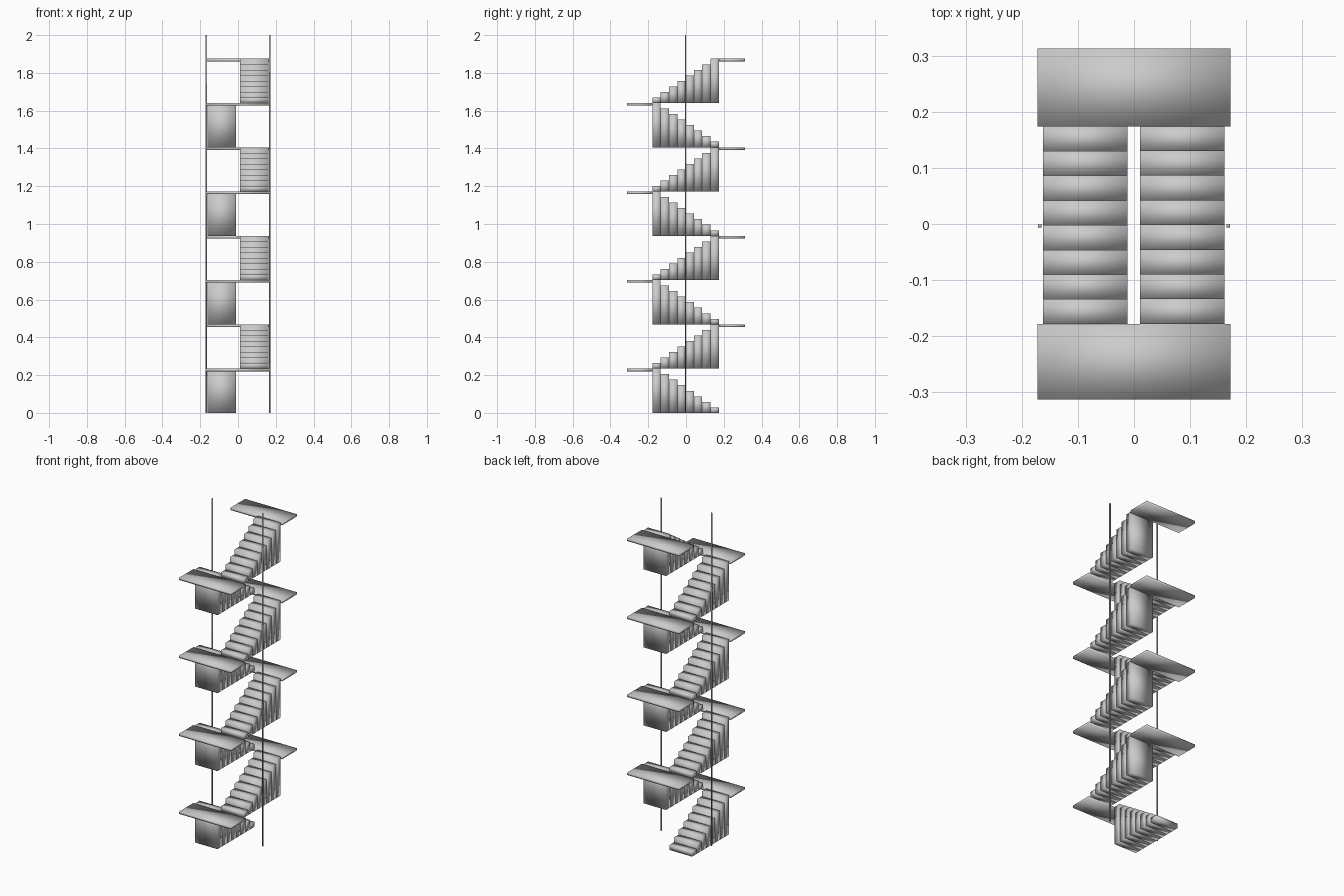
import bpy, bmesh
from mathutils import Matrix, Vector

if "Cube" in bpy.data.objects:
    bpy.data.objects.remove(bpy.data.objects["Cube"])

FLIGHTS, STEPS = 8, 8
RISE = 1.875 / FLIGHTS          # height of one flight
Y_FRONT, Y_BACK = -0.178, 0.174  # ends of the flights
RUN = (Y_BACK - Y_FRONT) / STEPS


def add_box(bm, lo, hi):
    lo, hi = Vector(lo), Vector(hi)
    m = Matrix.Translation((lo + hi) / 2) @ Matrix.Diagonal((*(hi - lo), 1))
    bmesh.ops.create_cube(bm, size=1, matrix=m)


def make_object(name, boxes):
    bm = bmesh.new()
    for lo, hi in boxes:
        add_box(bm, lo, hi)
    for face in bm.faces:        # the whole model is smooth shaded, boxes included
        face.smooth = True
    mesh = bpy.data.meshes.new(name)
    bm.to_mesh(mesh)
    bm.free()
    bpy.context.collection.objects.link(bpy.data.objects.new(name, mesh))


for f in range(FLIGHTS):
    base, top = f * RISE, (f + 1) * RISE
    going_front = f % 2 == 0
    x0, x1 = (-0.162, -0.0115) if going_front else (0.0105, 0.161)

    # Flight: solid step columns standing on the flight's base level
    steps = []
    for s in range(STEPS):
        y = Y_BACK - (s + 1) * RUN if going_front else Y_FRONT + s * RUN
        steps.append(((x0, y, base), (x1, y + RUN, base + (s + 1) * RISE / STEPS)))
    make_object(f"stair_flight_{f + 1}", steps)

    # Landing slab at the top of the flight
    y0, y1 = (-0.313, Y_FRONT) if going_front else (Y_BACK, 0.313)
    make_object(f"landing_{f + 1}", [((-0.172, y0, top - 0.014), (0.172, y1, top))])

# Thin vertical poles on either side
for name, x in (("left_pole", -0.168), ("right_pole", 0.168)):
    make_object(name, [((x - 0.003, -0.006, 0), (x + 0.003, 0.0, 2))])
